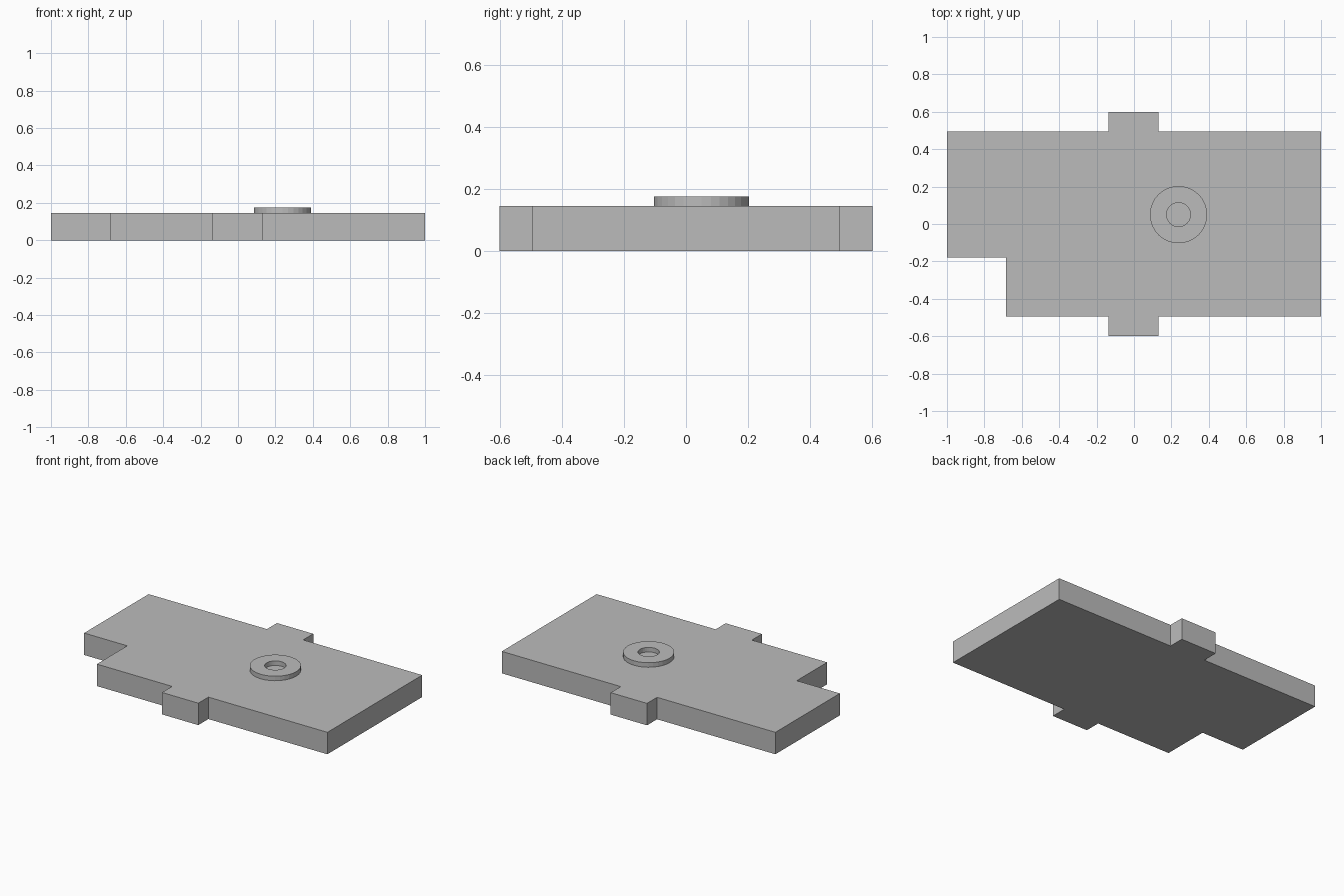
import bpy
import bmesh
import math

cube = bpy.data.objects.get("Cube")
if cube:
    bpy.data.objects.remove(cube, do_unlink=True)

grey = bpy.data.materials.new("plain grey")
grey.use_nodes = True
colour = (0.5, 0.5, 0.5, 1)
grey.diffuse_color = colour
grey.node_tree.nodes["Principled BSDF"].inputs["Base Color"].default_value = colour

PLATE_TOP = 0.145
RING_TOP = 0.175


def finish(name, bm):
    """Turn a bmesh into a named grey object."""
    bmesh.ops.recalc_face_normals(bm, faces=bm.faces)
    mesh = bpy.data.meshes.new(name)
    bm.to_mesh(mesh)
    bm.free()
    mesh.materials.append(grey)
    obj = bpy.data.objects.new(name, mesh)
    bpy.context.collection.objects.link(obj)
    return obj


# Base plate: rectangle with a tab on each long side and a notched corner
outline = [
    (-0.685, -0.495), (-0.135, -0.495), (-0.135, -0.6), (0.13, -0.6),
    (0.13, -0.495), (1, -0.495), (1, 0.495), (0.13, 0.495),
    (0.13, 0.6), (-0.135, 0.6), (-0.135, 0.495), (-1, 0.495),
    (-1, -0.178), (-0.685, -0.178),
]
bm = bmesh.new()
base = bm.faces.new([bm.verts.new((x, y, 0)) for x, y in outline])
extruded = bmesh.ops.extrude_face_region(bm, geom=[base], use_keep_orig=True)
top_verts = [v for v in extruded["geom"] if isinstance(v, bmesh.types.BMVert)]
bmesh.ops.translate(bm, verts=top_verts, vec=(0, 0, PLATE_TOP))
finish("base_plate", bm)

# Raised washer: a rectangular section swept round a circle
SIDES = 32
section = [(0.064, 0), (0.153, 0), (0.153, RING_TOP - PLATE_TOP), (0.064, RING_TOP - PLATE_TOP)]
bm = bmesh.new()
loops = []
for i in range(SIDES):
    a = math.tau * i / SIDES
    loops.append([bm.verts.new((r * math.cos(a), r * math.sin(a), z)) for r, z in section])
for i, here in enumerate(loops):
    after = loops[(i + 1) % SIDES]
    for j in range(4):
        k = (j + 1) % 4
        bm.faces.new((here[j], after[j], after[k], here[k]))
washer = finish("raised_washer", bm)
washer.location = (0.238, 0.05, PLATE_TOP)
